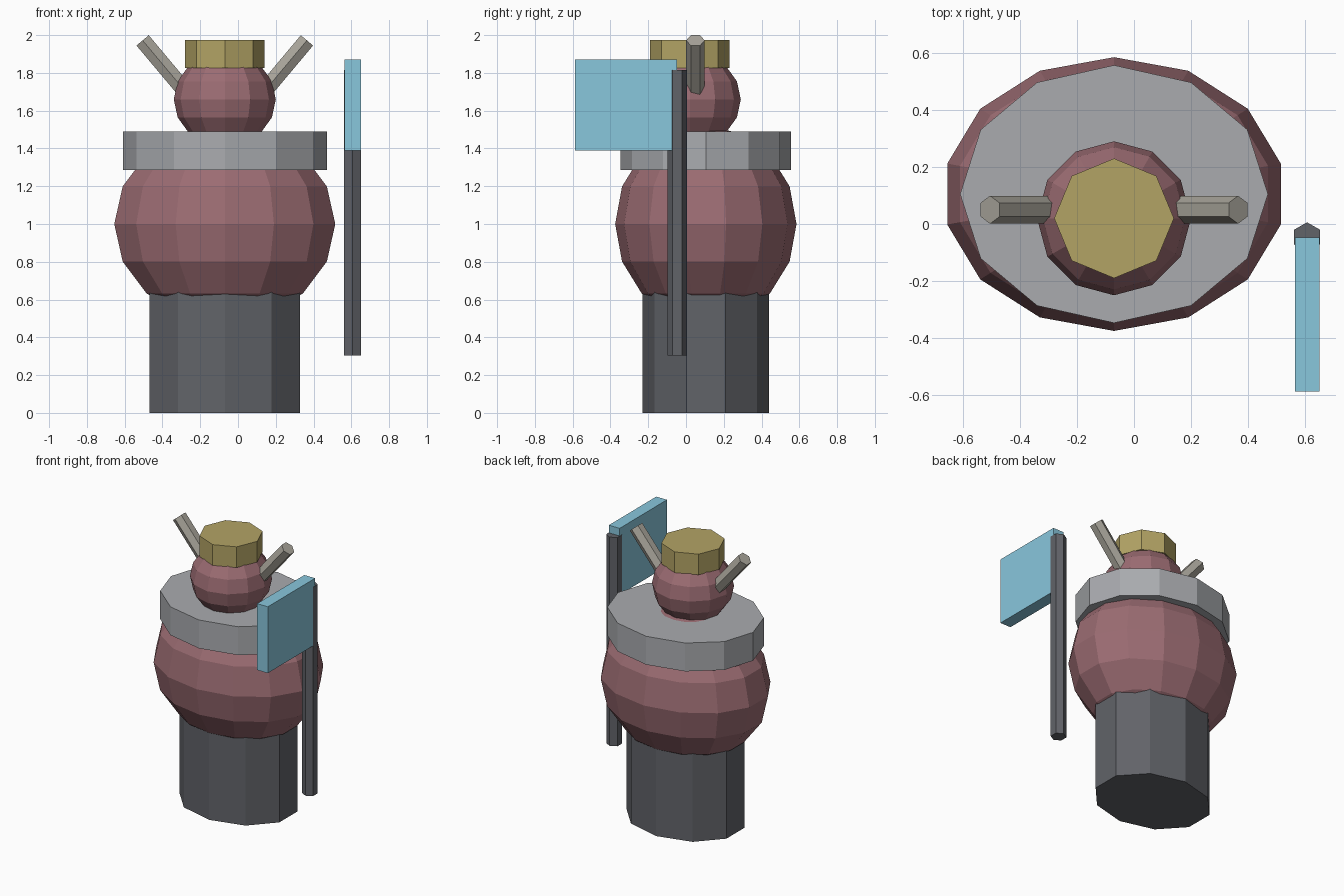
import bpy, bmesh
from math import radians, sin, cos
from mathutils import Matrix, Vector

if "Cube" in bpy.data.objects:
    bpy.data.objects.remove(bpy.data.objects["Cube"])

AX = -0.07          # x of the figure's own axis


def material(name, rgb):
    m = bpy.data.materials.new(name)
    m.diffuse_color = (*rgb, 1)
    m.use_nodes = True
    m.node_tree.nodes["Principled BSDF"].inputs["Base Color"].default_value = m.diffuse_color
    return m


MAROON = material("maroon", (0.33, 0.15, 0.17))
DARK = material("dark_grey", (0.12, 0.125, 0.14))
STEEL = material("light_grey", (0.40, 0.41, 0.43))
BRASS = material("brass", (0.45, 0.37, 0.13))
BONE = material("warm_grey", (0.40, 0.38, 0.33))
BLUE = material("light_blue", (0.25, 0.57, 0.72))


def finish(name, bm, mat, loc, scale=(1, 1, 1), tilt=0):
    bm.transform(Matrix.LocRotScale(Vector(loc), Matrix.Rotation(tilt, 3, 'Y').to_quaternion(), Vector(scale)))
    bmesh.ops.recalc_face_normals(bm, faces=bm.faces)
    me = bpy.data.meshes.new(name)
    bm.to_mesh(me)
    bm.free()
    me.materials.append(mat)
    ob = bpy.data.objects.new(name, me)
    bpy.context.collection.objects.link(ob)
    return ob


def ball(name, mat, loc, radii, segments, rings=8):
    bm = bmesh.new()
    bmesh.ops.create_uvsphere(bm, u_segments=segments, v_segments=rings, radius=1)
    return finish(name, bm, mat, loc, radii)


def prism(name, mat, loc, rx, ry, height, sides, tilt=0):
    bm = bmesh.new()
    bmesh.ops.create_cone(bm, cap_ends=True, segments=sides, radius1=1, radius2=1, depth=1)
    return finish(name, bm, mat, loc, (rx, ry, height), tilt)


def box(name, mat, lo, hi):
    lo, hi = Vector(lo), Vector(hi)
    bm = bmesh.new()
    bmesh.ops.create_cube(bm, size=1)
    return finish(name, bm, mat, (lo + hi) / 2, hi - lo)


# Lower body, torso and shoulder collar
prism("base", DARK, (AX, 0.105, 0.34), 0.42, 0.335, 0.68, 10)
ball("torso", MAROON, (AX, 0.105, 1.0), (0.6, 0.48, 0.52), 14)
prism("collar", STEEL, (AX, 0.105, 1.3875), 0.54, 0.452, 0.205, 12)

# Head and cap
ball("head", MAROON, (AX, 0.02, 1.66), (0.27, 0.27, 0.25), 12)
prism("cap", BRASS, (AX, 0.02, 1.90), 0.21, 0.21, 0.15, 8)

# Pair of horns leaning outwards
LEAN, LENGTH = radians(40), 0.40
for name, side in (("left_horn", -1), ("right_horn", 1)):
    x = AX + side * (0.435 - sin(LEAN) * LENGTH / 2)
    z = 1.972 - cos(LEAN) * LENGTH / 2
    prism(name, BONE, (x, 0.05, z), 0.049, 0.049, LENGTH, 6, side * LEAN)

# Pole with a thick banner towards the front
prism("pole", DARK, (0.607, -0.046, 1.06), 0.052, 0.052, 1.51, 6)
box("banner", BLUE, (0.564, -0.588, 1.39), (0.65, -0.047, 1.87))
